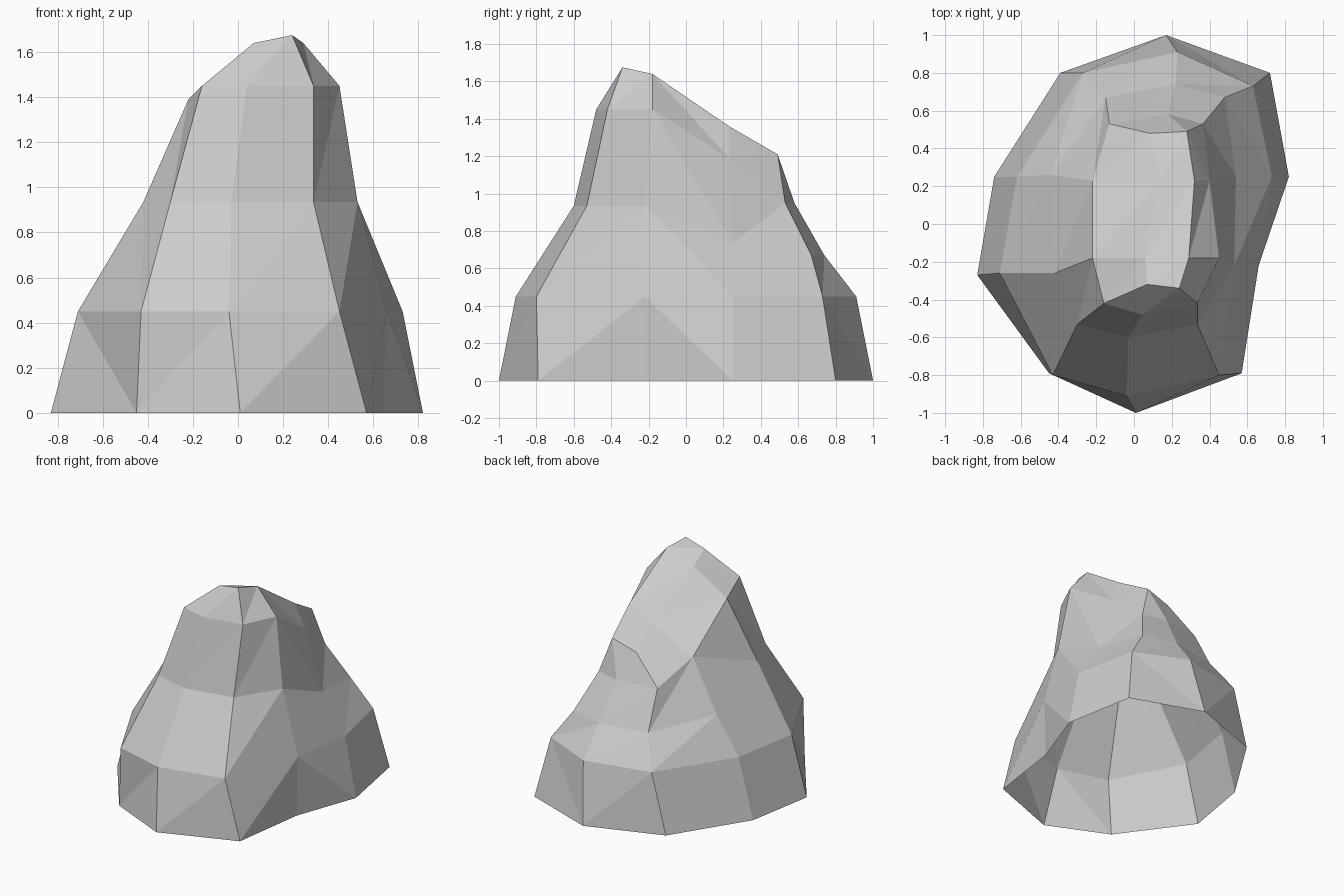
import bpy
import bmesh

default_cube = bpy.data.objects.get("Cube")
if default_cube:
    bpy.data.objects.remove(default_cube, do_unlink=True)


def flat_material(name, color):
    material = bpy.data.materials.new(name)
    material.use_nodes = True
    material.diffuse_color = color
    material.node_tree.nodes["Principled BSDF"].inputs["Base Color"].default_value = color
    return material


def add_ring(bm, outline, heights):
    """Add one cross-section of the rock, counter-clockwise from the front."""
    return [bm.verts.new((x, y, z)) for (x, y), z in zip(outline, heights)]


def bridge(bm, lower, upper, folds):
    """Join two sections with triangles; each fold says which way a panel creases."""
    count = len(lower)
    for i, fold in enumerate(folds):
        j = (i + 1) % count
        a, b, c, d = lower[i], lower[j], upper[j], upper[i]
        if fold == "/":
            panels = ((a, b, c), (a, c, d))
        else:
            panels = ((a, b, d), (b, c, d))
        for panel in panels:
            bm.faces.new(panel)


# Cross-sections, from the ground to the shoulder
foot = [(.01, -1), (.57, -.79), (.65, -.22), (.82, .25), (.72, .8),
        (.17, 1), (-.39, .8), (-.74, .25), (-.83, -.27), (-.45, -.79)]
skirt = [(-.04, -.91), (.45, -.8), (.66, -.22), (.73, .25), (.63, .73),
         (.23, .91), (-.27, .8), (-.62, .25), (-.71, -.26), (-.43, -.8)]
waist = [(-.03, -.6), (.335, -.53), (.53, -.22), (.54, .25), (.48, .67),
         (.22, .74), (-.15, .67), (-.44, .26), (-.42, -.26), (-.3, -.53)]
shoulder = [(.04, -.48), (.335, -.42), (.45, -.18), (.4, .23), (.365, .53),
            (.18, .58), (-.13, .53), (-.22, .23), (-.22, -.18), (-.16, -.42)]

# The upper sections slope down towards the back
columns = len(foot)
front, back = .935, .67
waist_heights = [front] * 3 + [.735] + [back] * 3 + [.73] + [front] * 2
peak, ledge = 1.45, .95
shoulder_heights = [peak] * 3 + [1.19] + [ledge] * 3 + [1.1, 1.39, peak]

bm = bmesh.new()
rings = [
    add_ring(bm, foot, [0] * columns),
    add_ring(bm, skirt, [.45] * columns),
    add_ring(bm, waist, waist_heights),
    add_ring(bm, shoulder, shoulder_heights),
]

# Sides, open underneath
creases = ["//\\\\\\/\\\\\\/", "//\\////\\\\/", "//\\///" + "/\\\\/"]
for lower, upper, folds in zip(rings, rings[1:], creases):
    bridge(bm, lower, upper, folds)

# Sloping summit: a crest on one side and a ridge line down the middle
crest_left = bm.verts.new((.07, -.32, 1.64))
crest_tip = bm.verts.new((.24, -.34, 1.675))
crest_right = bm.verts.new((.29, -.18, 1.64))
slope_right = bm.verts.new((.32, .23, 1.36))
end_right = bm.verts.new((.28, .49, 1.21))
end_left = bm.verts.new((.085, .48, 1.15))
ridge_high = bm.verts.new((.06, -.18, 1.56))
ridge_low = bm.verts.new((.14, .23, 1.27))

s = rings[-1]
summit_faces = [
    (s[9], s[0], crest_left),
    (s[0], s[1], crest_tip, crest_left),
    (s[1], s[2], crest_right, crest_tip),
    (s[2], s[3], crest_right),
    (s[3], slope_right, crest_right),
    (s[3], s[4], end_right, slope_right),
    (s[4], s[5], end_left, end_right),
    (s[5], s[6], end_left),
    (s[6], s[7], ridge_low, end_left),
    (s[7], s[8], ridge_high, ridge_low),
    (s[8], s[9], crest_left, ridge_high),
    (crest_left, crest_tip, crest_right, ridge_high),
    (ridge_high, crest_right, slope_right, ridge_low),
    (ridge_low, slope_right, end_right, end_left),
]
for corners in summit_faces:
    bm.faces.new(corners)

bmesh.ops.triangulate(bm, faces=[f for f in bm.faces if len(f.verts) > 3])
bmesh.ops.recalc_face_normals(bm, faces=bm.faces)

mesh = bpy.data.meshes.new("rock")
bm.to_mesh(mesh)
bm.free()
mesh.materials.append(flat_material("stone grey", (.6, .6, .6, 1)))
rock = bpy.data.objects.new("rock", mesh)
bpy.context.collection.objects.link(rock)
